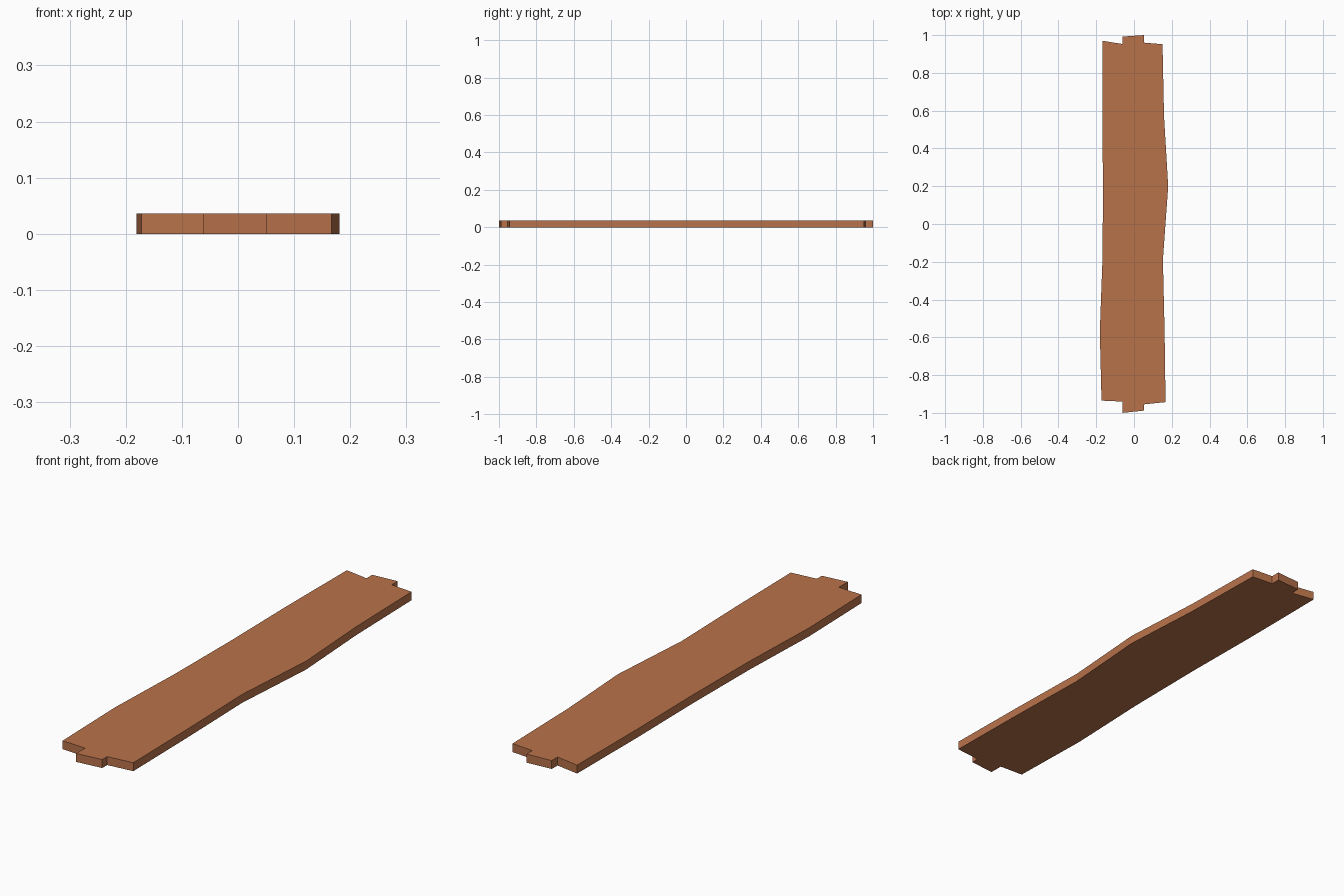
import bpy, bmesh

if "Cube" in bpy.data.objects:
    bpy.data.objects.remove(bpy.data.objects["Cube"])

THICKNESS = 0.036

# One flat wood colour
wood = bpy.data.materials.new("warm brown wood")
wood.diffuse_color = (0.48, 0.17, 0.07, 1.0)
wood.use_nodes = True
wood.node_tree.nodes["Principled BSDF"].inputs["Base Color"].default_value = wood.diffuse_color

# Plank outline, counter-clockwise: uneven ends with a tongue, wavy long sides
front_end = [(-0.172, -0.935), (-0.062, -0.94), (-0.062, -1.0),
             (0.052, -0.988), (0.052, -0.955), (0.167, -0.943)]
right_side = [(0.162, -0.57), (0.153, -0.19), (0.181, 0.20), (0.159, 0.57)]
back_end = [(0.151, 0.952), (0.052, 0.96), (0.052, 1.0),
            (-0.062, 0.992), (-0.062, 0.953), (-0.166, 0.97)]
left_side = [(-0.168, 0.57), (-0.164, 0.19), (-0.167, -0.19), (-0.181, -0.57)]
outline = front_end + right_side + back_end + left_side

# Extrude the outline into a solid board
bm = bmesh.new()
bottom = bm.faces.new([bm.verts.new((x, y, 0)) for x, y in outline])
extruded = bmesh.ops.extrude_face_region(bm, geom=[bottom], use_keep_orig=True)
top_verts = [g for g in extruded["geom"] if isinstance(g, bmesh.types.BMVert)]
bmesh.ops.translate(bm, verts=top_verts, vec=(0, 0, THICKNESS))
bmesh.ops.recalc_face_normals(bm, faces=bm.faces[:])

mesh = bpy.data.meshes.new("wooden_plank")
bm.to_mesh(mesh)
bm.free()
mesh.materials.append(wood)
plank = bpy.data.objects.new("wooden_plank", mesh)
bpy.context.collection.objects.link(plank)
